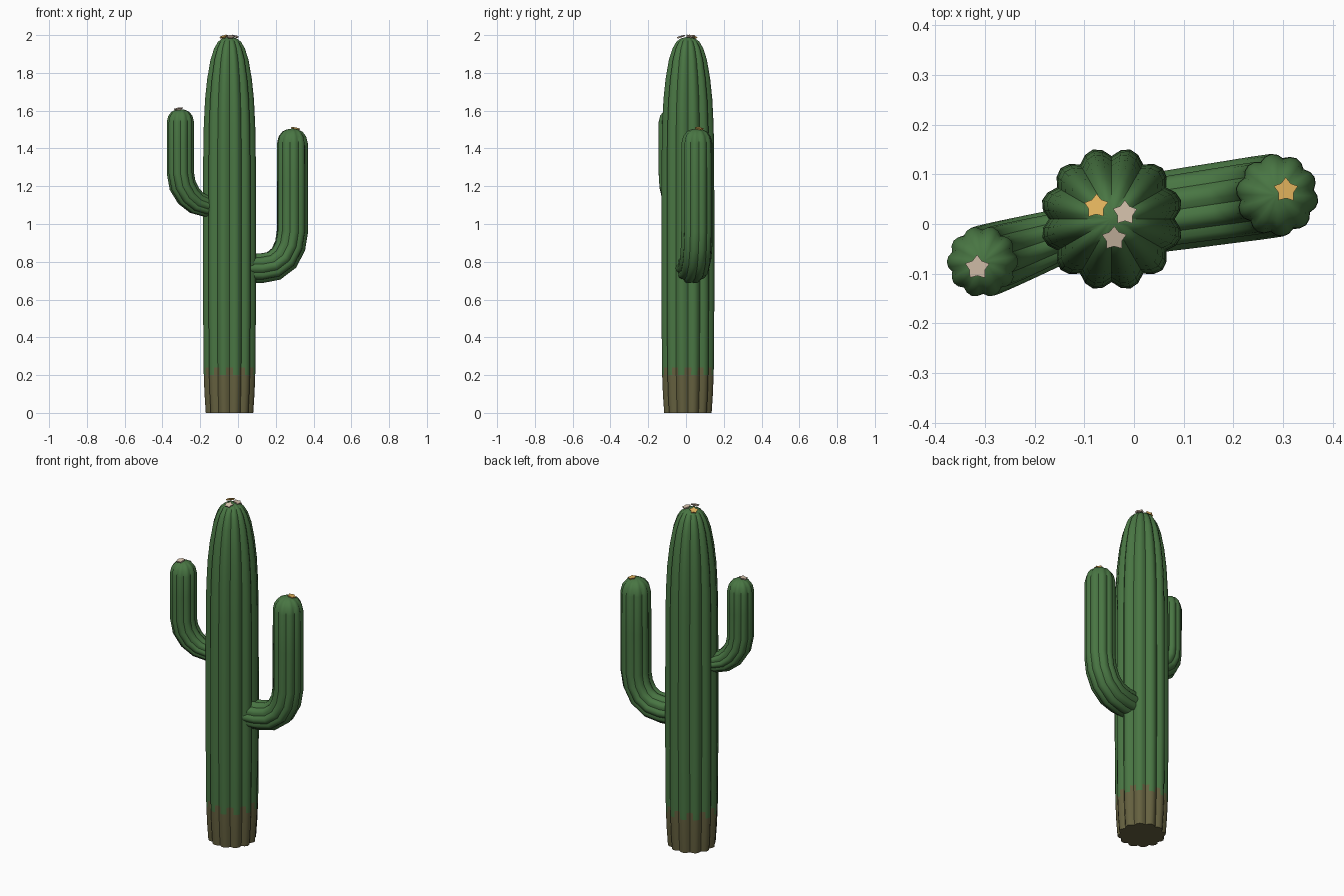
import bpy, bmesh, math
from mathutils import Vector

if "Cube" in bpy.data.objects:
    bpy.data.objects.remove(bpy.data.objects["Cube"])


def material(name, rgb):
    m = bpy.data.materials.new(name)
    m.diffuse_color = (*rgb, 1)
    m.use_nodes = True
    m.node_tree.nodes["Principled BSDF"].inputs["Base Color"].default_value = m.diffuse_color
    return m


GREEN = material("cactus green", (0.066, 0.180, 0.056))
BROWN = material("dry base brown", (0.130, 0.118, 0.050))
PINK = material("pale pink flower", (0.70, 0.56, 0.43))
YELLOW = material("yellow flower", (0.76, 0.45, 0.11))


def finish(bm, name, mats, angle=40):
    bmesh.ops.recalc_face_normals(bm, faces=bm.faces)
    me = bpy.data.meshes.new(name)
    bm.to_mesh(me)
    bm.free()
    ob = bpy.data.objects.new(name, me)
    bpy.context.collection.objects.link(ob)
    for m in mats:
        me.materials.append(m)
    bpy.ops.object.select_all(action='DESELECT')
    ob.select_set(True)
    bpy.context.view_layer.objects.active = ob
    bpy.ops.object.shade_smooth_by_angle(angle=math.radians(angle))
    return ob


def ribbed_tube(origin, heading, path, lobes, depth, phase=0.0):
    """Sweep a scalloped ring along (distance, z, radius) points in a vertical plane."""
    out = Vector((math.cos(heading), math.sin(heading), 0))
    side = Vector((-out.y, out.x, 0))
    pts = [Vector(origin) + out * d + Vector((0, 0, z)) for d, z, r in path]
    n = lobes * 4
    bm = bmesh.new()
    rings = []
    for i, p in enumerate(pts):
        t = (pts[min(i + 1, len(pts) - 1)] - pts[max(i - 1, 0)]).normalized()
        across = side.cross(t)
        ring = []
        for k in range(n):
            a = 2 * math.pi * k / n
            r = path[i][2] * (1 - depth + depth * abs(math.sin(a * lobes / 2)))
            ring.append(bm.verts.new(p + r * (math.cos(a + phase) * across
                                              + math.sin(a + phase) * side)))
        rings.append(ring)
    for i, (a, b) in enumerate(zip(rings, rings[1:])):
        for k in range(n):
            bm.faces.new((a[k], a[(k + 1) % n], b[(k + 1) % n], b[k]))
    bm.faces.new(rings[0])
    bm.faces.new(rings[-1])
    return bm


# Trunk: ribbed column with a long rounded top
C = Vector((-0.045, 0.01, 0))
profile = [(0, .130), (.10, .137), (.20, .141), (.24, .142), (.6, .145), (1.0, .145),
           (1.35, .144), (1.52, .141), (1.66, .134), (1.77, .122), (1.87, .104),
           (1.93, .084), (1.965, .063), (1.982, .040), (1.988, .018), (1.99, .004)]
bm = ribbed_tube(C, 0, [(0, z, r) for z, r in profile], 12, 0.125)
for f in bm.faces:
    c = f.calc_center_median()
    rad = math.hypot(c.x - C.x, c.y - C.y)
    # brown base, with a toothed edge running up the rib valleys
    if c.z < 0.2 or (c.z < 0.24 and rad < 0.134):
        f.material_index = 1
finish(bm, "trunk", [GREEN, BROWN])


def arm(name, tip, base, top, r, lobes):
    d = Vector(tip) - C.xy
    reach = d.length
    path = [(reach + o, z, q) for o, z, q in base]
    path += [(reach, top - r * 0.95, r), (reach, top - r * 0.5, r * 0.89),
             (reach, top - r * 0.2, r * 0.66), (reach, top - r * 0.05, r * 0.36),
             (reach, top, 0.003)]
    bm = ribbed_tube(C, math.atan2(d.y, d.x), path, lobes, 0.11)
    finish(bm, name, [GREEN])


# Arms: horizontal elbow then upright, offsets measured from the upright axis
arm("right_arm", (0.288, 0.058),
    [(-.26, .765, .080), (-.17, .765, .082), (-.10, .778, .083), (-.045, .820, .084),
     (-.012, .885, .084), (0, .96, .084), (0, 1.2, .084)], 1.505, 0.083, 10)
arm("left_arm", (-0.305, -0.076),
    [(-.21, 1.085, .052), (-.14, 1.095, .058), (-.09, 1.112, .064), (-.045, 1.150, .069),
     (-.012, 1.205, .072), (0, 1.27, .072), (0, 1.42, .072)], 1.608, 0.072, 10)


def flower(name, pos, lean, mat):
    """Five-pointed star plate, tilted to follow the dome."""
    up = Vector((lean[0], lean[1], 1)).normalized()
    rot = Vector((0, 0, 1)).rotation_difference(up)
    bm = bmesh.new()
    loops = []
    for h, s in ((-0.004, 0.8), (0.004, 1.0)):
        loop = []
        for k in range(10):
            a = math.pi / 2 + k * math.pi / 5
            r = (0.026 if k % 2 == 0 else 0.0165) * s
            v = rot @ Vector((r * math.cos(a), r * math.sin(a), h))
            loop.append(bm.verts.new(Vector(pos) + v))
        loops.append(loop)
    for k in range(10):
        j = (k + 1) % 10
        bm.faces.new((loops[0][k], loops[0][j], loops[1][j], loops[1][k]))
    for loop in loops:
        bm.faces.new(loop)
    finish(bm, name, [mat], 30)


# Flowers on the tips
flower("trunk_flower_yellow", (-0.075, 0.035, 1.991), (-0.28, 0.22), YELLOW)
flower("trunk_flower_pink_1", (-0.019, 0.022, 1.993), (0.22, 0.12), PINK)
flower("trunk_flower_pink_2", (-0.040, -0.028, 1.991), (0.03, -0.3), PINK)
flower("right_arm_flower", (0.305, 0.068, 1.505), (0.2, 0.1), YELLOW)
flower("left_arm_flower", (-0.315, -0.087, 1.609), (-0.15, -0.15), PINK)
